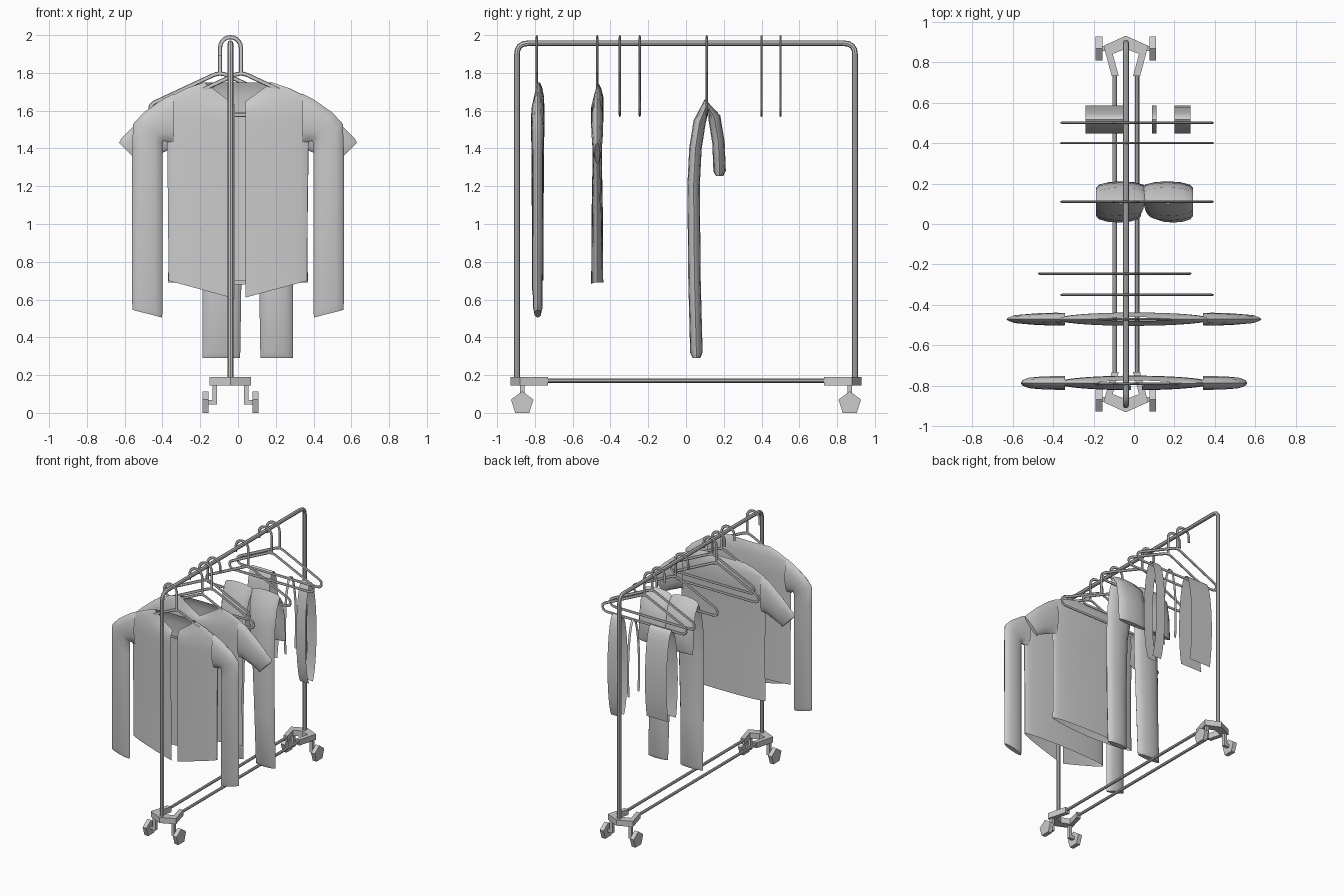
import bpy, bmesh, math
from math import sin, cos, pi, asin, radians
from mathutils import Vector as V

if "Cube" in bpy.data.objects:
    bpy.data.objects.remove(bpy.data.objects["Cube"])

CX = -0.04  # centre line of the rack


def finish(name, bm, smooth=True):
    bmesh.ops.recalc_face_normals(bm, faces=bm.faces)
    me = bpy.data.meshes.new(name)
    bm.to_mesh(me)
    bm.free()
    ob = bpy.data.objects.new(name, me)
    bpy.context.collection.objects.link(ob)
    if smooth:
        bpy.ops.object.select_all(action='DESELECT')
        ob.select_set(True)
        bpy.context.view_layer.objects.active = ob
        bpy.ops.object.shade_smooth_by_angle(angle=radians(40))
    return ob


def loft(bm, rings, closed=True, caps=(False, False)):
    rows = [[bm.verts.new(p) for p in r] for r in rings]
    n = len(rows[0])
    for a, b in zip(rows, rows[1:]):
        for i in range(n if closed else n - 1):
            j = (i + 1) % n
            bm.faces.new((a[i], a[j], b[j], b[i]))
    for row, cap in zip((rows[0], rows[-1]), caps):
        if cap:
            bm.faces.new(row)


def ellipse(c, u, v, n=12, start=0.0):
    c, u, v = V(c), V(u), V(v)
    return [c + u * cos(start + 2 * pi * i / n) + v * sin(start + 2 * pi * i / n) for i in range(n)]


def fillet(pts, r, cyclic=False, steps=4):
    pts, out, n = [V(p) for p in pts], [], len(pts)
    for i, p in enumerate(pts):
        if not cyclic and i in (0, n - 1):
            out.append(p)
            continue
        da, db = pts[i - 1] - p, pts[(i + 1) % n] - p
        a = p + da.normalized() * min(r, da.length * .45)
        b = p + db.normalized() * min(r, db.length * .45)
        for k in range(steps + 1):
            t = k / steps
            out.append(a * (1 - t) ** 2 + p * 2 * t * (1 - t) + b * t * t)
    return out


def tube(name, paths, r, flat=1.0, y=0.0):
    cu = bpy.data.curves.new(name, 'CURVE')
    cu.dimensions = '3D'
    cu.bevel_depth, cu.bevel_resolution, cu.use_fill_caps = r, 2, True
    for pts, cyclic in paths:
        s = cu.splines.new('POLY')
        s.points.add(len(pts) - 1)
        for sp, p in zip(s.points, pts):
            sp.co = (*p, 1)
        s.use_cyclic_u = cyclic
    tmp = bpy.data.objects.new(name, cu)
    bpy.context.collection.objects.link(tmp)
    me = bpy.data.meshes.new_from_object(tmp.evaluated_get(bpy.context.evaluated_depsgraph_get()))
    bm = bmesh.new()
    bm.from_mesh(me)
    bpy.data.objects.remove(tmp)
    for v in bm.verts:
        v.co.y = v.co.y * flat + y
    return finish(name, bm)


def box(name, lo, hi):
    bm = bmesh.new()
    bmesh.ops.create_cube(bm, size=1)
    lo, hi = V(lo), V(hi)
    for v in bm.verts:
        v.co = V([(lo[k] + hi[k]) / 2 + v.co[k] * abs(hi[k] - lo[k]) for k in range(3)])
    return finish(name, bm, False)


# rack frame
tube("rack_frame", [(fillet([(CX, -.895, .16), (CX, -.895, 1.957), (CX, .895, 1.957), (CX, .895, .16)], .06), False)], .015)
for s in (-1, 1):
    tube("bottom_rail", [([(CX + s * .055, -.76, .17), (CX + s * .055, .76, .17)], False)], .011)

# feet and casters
half = [(0, .93), (.11, .88), (.07, .73), (.035, .73), (.065, .84), (0, .865)]
for e in (-1, 1):
    bm = bmesh.new()
    for s in (-1, 1):
        loft(bm, [[(CX + s * x, e * y, z) for x, y in half] for z in (.145, .19)], caps=(True, True))
    bmesh.ops.remove_doubles(bm, verts=bm.verts, dist=1e-5)
    finish("foot", bm, False)
    for s in (-1, 1):
        y = e * .867
        x = CX + s * .083
        box("caster_stem", (x - .012, y - .012, .045), (x + .012, y + .012, .15))
        box("caster_axle", (x, y - .012, .045), (CX + s * .135, y + .012, .068))
        bm = bmesh.new()
        loft(bm, [ellipse((CX + s * d, y, .051), (0, 0, .063), (0, .063, 0), 5) for d in (.116, .149)], caps=(True, True))
        finish("caster_wheel", bm, False)


# hangers, each a hook and a triangular loop
def hanger(y, s=1):
    c = CX + s * .055
    hook = [(c, 0, 1.79)] + [(CX + s * .055 * cos(pi * k / 10), 0, 1.934 + .055 * sin(pi * k / 10)) for k in range(11)]
    hook.append((CX - s * .055, 0, 1.89))
    loop = [(c, 0, 1.805), (c + .375, 0, 1.63), (c + .36, 0, 1.578), (c - .36, 0, 1.578), (c - .375, 0, 1.63)]
    tube("hanger", [(hook, False), (fillet(loop, .04, True), True)], .011, .55, y)


for y in (-.79, -.47, -.35, .11, .40, .50):
    hanger(y)
hanger(-.245, -1)


# tops: body rings are (z, half width, half depth, front drop)
def body(name, y, rings, xl=0.0, xr=0.0, n=32):
    bm = bmesh.new()
    rows = []
    for z, w, d, drop in rings:
        a0, a1 = asin(xr / w), 2 * pi + asin(xl / w)
        row = []
        for i in range(n + 1):
            a = a0 + (a1 - a0) * i / n
            f = drop * (1 - abs(sin(a))) if cos(a) > 0 else 0
            row.append((w * sin(a), y - d * cos(a), z - f))
        rows.append(row)
    loft(bm, rows, closed=False)
    if xl == xr:
        bmesh.ops.remove_doubles(bm, verts=bm.verts, dist=1e-5)
    finish(name, bm)


# sleeves: pairs of outer and inner edge points (x, z) plus half depth
def sleeves(name, y, pairs):
    for s in (-1, 1):
        bm = bmesh.new()
        rows = []
        for ox, oz, ix, iz, d in pairs:
            o, i = V((s * ox, y, oz)), V((s * ix, y, iz))
            rows.append(ellipse((o + i) / 2, (o - i) / 2, (0, d, 0)))
        loft(bm, rows, caps=(False, True))
        finish(name, bm)


body("jacket_body", -.785,
     [(.70, .368, .03, .10), (1.05, .37, .031, .04), (1.42, .375, .034, 0), (1.56, .385, .036, .03),
      (1.67, .37, .034, .08), (1.72, .27, .024, .11), (1.75, .18, .012, .13)], -.015, .04)
sleeves("jacket_sleeve", -.785,
        [(.34, 1.69, .34, 1.42, .034), (.40, 1.66, .37, 1.43, .034), (.50, 1.59, .39, 1.44, .032),
         (.555, 1.53, .40, 1.43, .03), (.56, 1.40, .40, 1.35, .029), (.56, .58, .40, .54, .026), (.558, .545, .402, .505, .018)])

body("shirt_body", -.47,
     [(.69, .37, .032, .01), (1.05, .365, .03, 0), (1.38, .37, .024, 0), (1.56, .385, .033, .03),
      (1.67, .37, .033, .07), (1.715, .27, .022, .10), (1.74, .18, .01, .11)])
sleeves("shirt_sleeve", -.47,
        [(.34, 1.68, .34, 1.38, .03), (.40, 1.65, .37, 1.39, .032), (.52, 1.55, .44, 1.36, .029),
         (.62, 1.45, .505, 1.33, .022), (.63, 1.43, .515, 1.315, .014)])

# trousers folded over the hanger: (y, z, inner offset from the crotch line)
path = [(.056, .29, .05), (.055, .32, .048), (.045, .7, .042), (.04, 1.2, .025), (.05, 1.4, .015), (.072, 1.54, .005),
        (.11, 1.63, -.005), (.15, 1.565, -.01), (.172, 1.43, -.012), (.178, 1.28, -.012), (.178, 1.255, -.01)]
for s, outer in ((-1, -.188), (1, .292)):
    bm = bmesh.new()
    rows = []
    for k, (y, z, off) in enumerate(path):
        p, q = path[max(k - 1, 0)], path[min(k + 1, len(path) - 1)]
        t = V((0, q[0] - p[0], q[1] - p[1])).normalized()
        d = .02 if k in (0, len(path) - 1) else .033
        o, i = outer, .05 + s * (off + (.02 if s > 0 else -.01) * (k < 4))
        rows.append(ellipse(((o + i) / 2, y, z), (abs(o - i) / 2, 0, 0), (0, -t.z * d, t.y * d)))
    loft(bm, rows, caps=(True, True))
    finish("trouser_leg", bm)

# scarf and ties draped over the rear hanger bar
for name, x0, x1, t0 in (("scarf", -.24, -.05, -47), ("thin_tie", .09, .11, -27), ("wide_tie", .20, .28, -70)):
    bm = bmesh.new()
    rows = []
    for k in range(29):
        t = radians(t0 + (180 - 2 * t0) * k / 28)
        y, z = .516 - .07 * cos(t), 1.18 + .41 * sin(t)
        rows.append([(x0, y, z), (x1, y, z)])
    loft(bm, rows, closed=False)
    finish(name, bm)
